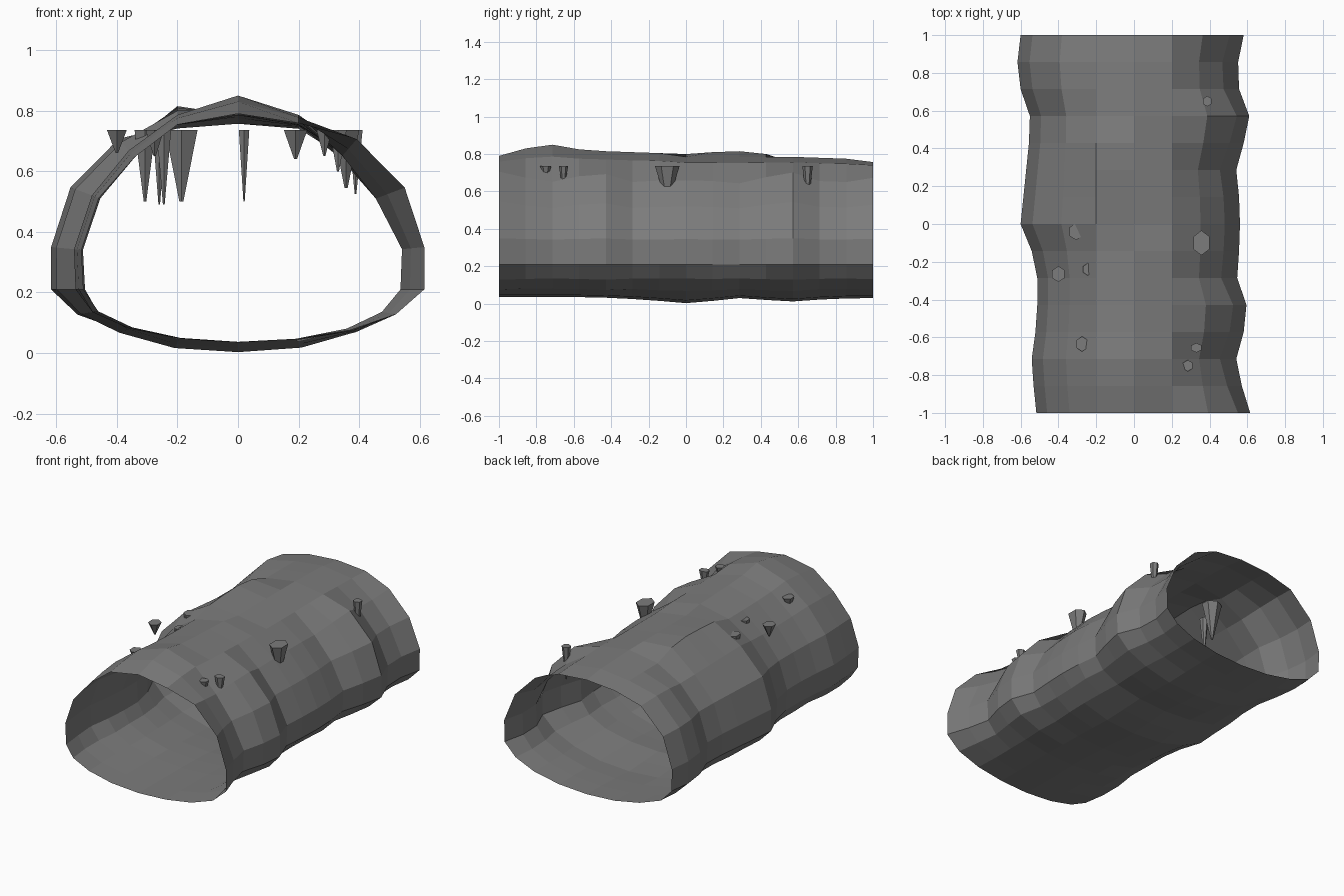
import bpy, bmesh, math, random
from mathutils import Vector

random.seed(4)
rock = bpy.data.materials.new("grey rock")
rock.diffuse_color = (0.2, 0.2, 0.2, 1)


def finish(bm, name):
    bmesh.ops.recalc_face_normals(bm, faces=bm.faces)
    mesh = bpy.data.meshes.new(name)
    bm.to_mesh(mesh)
    bm.free()
    mesh.materials.append(rock)
    obj = bpy.data.objects.new(name, mesh)
    bpy.context.collection.objects.link(obj)
    return obj


# Half sections (x, z), floor centre to roof ridge: tightest and widest
INNER = [(0, .037), (.19, .05), (.35, .085), (.46, .138), (.505, .21),
         (.512, .34), (.455, .51), (.335, .64), (.2, .737), (0, .757)]
OUTER = [(0, .003), (.21, .016), (.40, .063), (.53, .127), (.617, .21),
         (.617, .35), (.553, .547), (.40, .715), (.2, .79), (0, .85)]
# Measured reach of each ring, front to back
LEFT = [.515, .53, .54, .52, .51, .51, .54, .60, .585, .57, .555, .55, .60, .62, .60]
RIGHT = [.615, .57, .54, .58, .595, .545, .555, .56, .555, .54, .58, .61, .555, .55, .58]
ROOF = [.79, .83, .85, .825, .815, .81, .805, .785, .785, .785, .785, .785, .78, .775, .757]
FLOOR = [.037, .036, .035, .035, .032, .025, .015, .003, .015, .03, .02, .012, .022, .028, .03]
# Share of the side reach at each section point
SIDE = [0, .1, .5, 1, 1, 1, 1, .85, .1, 0]
# Raised left shoulder over the middle rings
HUMP = {7: .80, 8: .81, 9: .815, 10: .80}


def tunnel():
    bm = bmesh.new()
    rings = []
    for i in range(15):
        y = -1 + i / 7
        roof = (ROOF[i] - .757) / .093
        floor = (.037 - FLOOR[i]) / .034

        def point(k, sign):
            reach = (RIGHT if sign > 0 else LEFT)[i]
            # the right wall bulges less above its widest line
            low = .54 if sign > 0 and k in (6, 7) else .51
            side = (reach - low) / (.617 - low)
            end = floor if k < 4 else roof
            t = SIDE[k] * side + (1 - SIDE[k]) * end
            if k in (2, 3):
                t += random.uniform(-.12, .12)
            t = max(0, min(1, t))
            a, b = Vector(INNER[k]), Vector(OUTER[k])
            p = a.lerp(b, t)
            if sign < 0 and k == 8:
                p.y = HUMP.get(i, p.y)
            return bm.verts.new((sign * p.x, y, p.y))

        ring = [point(k, 1) for k in range(10)]
        ring += [point(k, -1) for k in range(8, 0, -1)]
        rings.append(ring)
    for a, b in zip(rings, rings[1:]):
        for k in range(18):
            n = (k + 1) % 18
            bm.faces.new((a[k], a[n], b[n], b[k]))
    return finish(bm, "tunnel_wall")


# Hanging six-sided spikes, all starting at one height
def stalactite(x, y, rx, ry, tip, top=.737):
    bm = bmesh.new()
    bmesh.ops.create_cone(bm, cap_ends=True, segments=6, radius1=.12,
                          radius2=1, depth=1)
    for v in bm.verts:
        v.co = (x + v.co.x * rx, y + v.co.y * ry,
                top if v.co.z > 0 else tip)
    finish(bm, "stalactite")


tunnel()
for spec in [(.388, .65, .027, .028, .525), (.357, -.10, .05, .066, .545),
             (.33, -.655, .033, .025, .60), (.285, -.75, .03, .03, .65),
             (-.40, -.265, .038, .042, .66), (-.245, -.24, .028, .033, .49),
             (-.307, -.04, .04, .045, .50), (-.275, -.635, .035, .04, .65),
             (-.187, .50, .062, .055, .50), (-.26, .34, .025, .03, .49),
             (.02, .2, .02, .025, .50), (.19, -.3, .045, .045, .64)]:
    stalactite(*spec)
